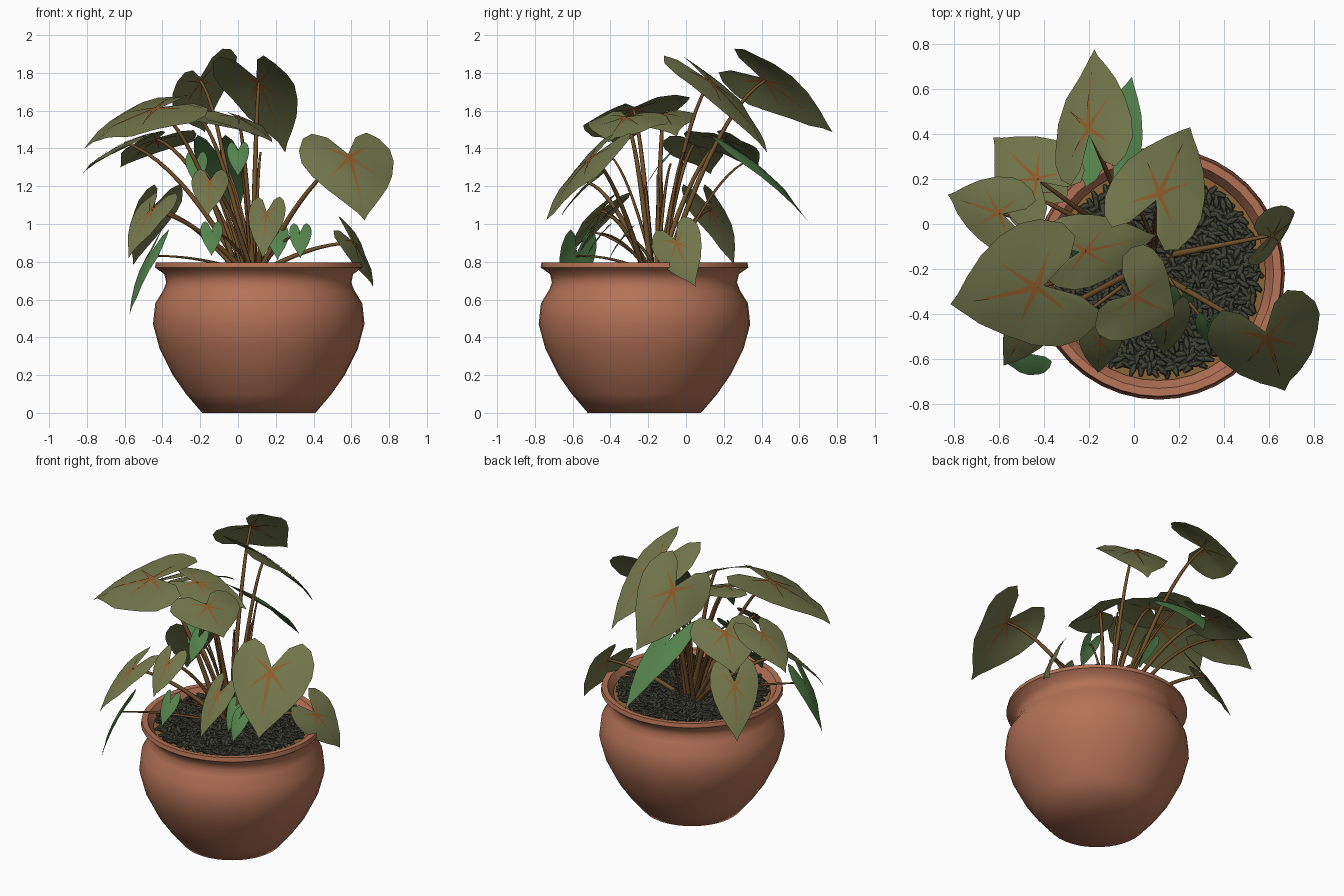
import bpy, bmesh, math, random
from mathutils import Vector, Matrix

if "Cube" in bpy.data.objects:
    bpy.data.objects.remove(bpy.data.objects["Cube"])

random.seed(4)
PX, PY = 0.11, -0.22          # pot axis


def material(name, r, g, b):
    m = bpy.data.materials.new(name)
    m.diffuse_color = (*[((c / 255 + 0.055) / 1.055) ** 2.4 for c in (r, g, b)], 1)
    m.use_nodes = True
    m.node_tree.nodes["Principled BSDF"].inputs["Base Color"].default_value = m.diffuse_color
    return m


TERRACOTTA = material("terracotta", 180, 114, 86)
OLIVE = material("olive_leaf", 112, 117, 74)
GREEN = material("young_green_leaf", 84, 130, 76)
VEIN = material("rust_vein", 142, 92, 44)
STEM = material("brown_stem", 112, 80, 42)
GRAVEL = material("dark_gravel", 66, 68, 55)
SOIL = material("tan_soil", 140, 100, 55)


def make_object(name, verts, faces, mats, smooth=True):
    me = bpy.data.meshes.new(name)
    me.from_pydata(verts, [], faces)
    for m in mats:
        me.materials.append(m)
    for p in me.polygons:
        p.use_smooth = smooth
    ob = bpy.data.objects.new(name, me)
    bpy.context.collection.objects.link(ob)
    return ob


def lathe(name, profile, mat, n=40):
    """Turn a (radius, height) profile, bottom first, around the pot axis."""
    verts = [(PX + r * math.cos(2 * math.pi * i / n), PY + r * math.sin(2 * math.pi * i / n), z)
             for r, z in profile for i in range(n)]
    faces = [(k * n + i, k * n + (i + 1) % n, (k + 1) * n + (i + 1) % n, (k + 1) * n + i)
             for k in range(len(profile) - 1) for i in range(n)]
    faces.append(tuple(range(n))[::-1])
    ob = make_object(name, verts, faces, [mat])
    bpy.context.view_layer.objects.active = ob
    ob.select_set(True)
    bpy.ops.object.shade_smooth_by_angle(angle=math.radians(50))
    ob.select_set(False)


# Pot and soil disc
lathe("pot", [(.30, 0), (.385, .1), (.455, .2), (.525, .34), (.56, .47),
              (.548, .58), (.505, .65), (.49, .69), (.50, .735), (.55, .77),
              (.545, .797), (.51, .795), (.465, .72)], TERRACOTTA)
lathe("soil", [(.475, .752), (.001, .753)], SOIL)

# Gravel: stretched low-poly seeds scattered over the soil
bm = bmesh.new()
bmesh.ops.create_uvsphere(bm, u_segments=6, v_segments=4, radius=1)
seed_verts = [v.co.copy() for v in bm.verts]
seed_faces = [[v.index for v in f.verts] for f in bm.faces]
bm.free()
verts, faces = [], []
for i in range(1000):
    r, a = 0.445 * math.sqrt((i + .5) / 1000), i * 2.39996
    m = (Matrix.Translation((PX + r * math.cos(a), PY + r * math.sin(a),
                             random.uniform(.757, .782)))
         @ Matrix.Rotation(random.uniform(0, 6.28), 4, 'Z')
         @ Matrix.Rotation(random.uniform(-.35, .35), 4, 'Y')
         @ Matrix.Diagonal((.036, .015, .012, 1)))
    faces += [[k + len(verts) for k in f] for f in seed_faces]
    verts += [m @ v for v in seed_verts]
make_object("gravel", verts, faces, [GRAVEL], False)

# Right half of the heart outline (across, along) from tip to notch, then mirrored
HALF = [(0, 1), (.13, .88), (.36, .72), (.64, .5), (.86, .25), (.98, 0),
        (.97, -.2), (.82, -.4), (.58, -.5), (.3, -.4), (0, -.07)]
OUTLINE = HALF + [(-u, v) for u, v in HALF[-2:0:-1]]
# Midrib plus mirrored side veins: end point and width
VEINS = [(0, .7, .05)] + [(s * .48, v, .035) for s in (1, -1) for v in (.3, -.22)]


def leaf(name, at, tip, width, bank=0, mat=OLIVE):
    """Heart leaf from its stem joint, tip, half width and sideways bank."""
    at = Vector(at)
    along = Vector(tip) - at
    right = along.cross(Vector((0, 0, 1))).normalized()
    side = Matrix.Rotation(-math.radians(bank), 3, along.normalized()) @ right * width
    n = side.cross(along).normalized()
    ph = random.uniform(0, 6)

    def surf(u, v, off=0):
        bulge = (.15 * along.length * v * (1 - v) - .14 * width * u * u
                 + .05 * width * math.sin(4 * u + 6 * v + ph) * (u * u + v * v))
        return at + along * v + side * u + n * (bulge + off)

    # Blade: rings of the outline growing from the joint
    k = len(OUTLINE)
    verts = [surf(u * f, v * f) for f in (.25, .5, .75, 1) for u, v in OUTLINE]
    verts.append(surf(0, 0))
    faces = []
    for i in range(k):
        j = (i + 1) % k
        faces.append((4 * k, j, i))
        faces += [(b + i, b + j, b + k + j, b + k + i) for b in (0, k, 2 * k)]
    blade = len(faces)
    # Tapered vein plates on both sides of the blade
    for eu, ev, w in VEINS if mat is OLIVE else []:
        d = Vector((eu, ev)).normalized()
        for off in (.004, -.004):
            s0 = len(verts)
            for t in (0, .25, .5, .75, 1):
                ww = w * (1.05 - t)
                verts += [surf(eu * t + s * d.y * ww, ev * t - s * d.x * ww, off)
                          for s in (-1, 1)]
            for q in range(s0, s0 + 8, 2):
                f = (q, q + 1, q + 3, q + 2)
                faces.append(f if off > 0 else f[::-1])
    ob = make_object(name + "_leaf", verts, faces, [mat, VEIN])
    for p in ob.data.polygons[blade:]:
        p.material_index = 1
    stem(name + "_stem", at, .013 if mat is OLIVE else .008)


def stem(name, end, r):
    """Arching stalk from the crown of the plant to a leaf joint."""
    end = Vector(end)
    base = Vector((.07 + .12 * end.x + random.uniform(-.03, .03),
                   -.14 + .12 * end.y + random.uniform(-.03, .03), .76))
    ctrl = base.lerp(end, .55)
    ctrl.z = base.z + (end.z - base.z) * .85 + .02
    cu = bpy.data.curves.new(name, 'CURVE')
    cu.dimensions = '3D'
    cu.bevel_depth = r
    cu.bevel_resolution = 1
    sp = cu.splines.new('POLY')
    sp.points.add(10)
    for i, p in enumerate(sp.points):
        t = i / 10
        p.co = (*(base * (1 - t) ** 2 + ctrl * 2 * t * (1 - t) + end * t * t), 1)
        p.radius = 1.2 - .6 * t
    cu.materials.append(STEM)
    bpy.context.collection.objects.link(bpy.data.objects.new(name, cu))


# Upper leaves: stem joint, tip, half width, bank
leaf("top_back", (-.20, .42, 1.76), (-.17, .77, 1.48), .215, 39)
leaf("back_right", (.11, .13, 1.75), (.25, .43, 1.38), .22)
leaf("large_left", (-.43, -.28, 1.61), (-.82, -.36, 1.41), .30, 13)
leaf("large_right", (.59, -.50, 1.35), (.67, -.74, 1.02), .26)
leaf("centre_front", (0, -.32, 1.56), (.18, -.41, 1.43), .23)
leaf("centre", (-.22, -.12, 1.58), (.10, -.05, 1.47), .17, -9)
leaf("back_left", (-.43, .20, 1.45), (-.62, .38, 1.29), .21)
leaf("far_left", (-.60, .05, 1.43), (-.83, .13, 1.27), .17, 9)

# Lower leaves
leaf("low_back_left", (-.45, .13, 1.08), (-.55, .25, .78), .15)
leaf("low_left", (-.46, -.45, 1.07), (-.58, -.63, .82), .11)
leaf("low_right", (.61, -.05, .90), (.72, .05, .67), .14, -57)
leaf("mid_front", (-.15, -.52, 1.22), (-.16, -.66, 1.04), .10)
leaf("low_front", (.15, -.42, 1.05), (.13, -.58, .82), .10)
leaf("back_green", (-.09, .34, 1.34), (-.01, .65, 1.0), .13, mat=GREEN)
leaf("left_green", (-.47, -.58, .83), (-.57, -.61, .52), .10, mat=GREEN)

# Small young leaves all hang forward and down from their joint
for i, at in enumerate([(-.14, -.52, .96), (.33, -.45, .95), (0, -.42, 1.38),
                        (-.22, -.13, 1.33), (.21, -.33, .94)]):
    leaf("young_%d" % (i + 1), at, Vector(at) + Vector((0, -.08, -.13)), .06, mat=GREEN)

# Bare young shoots in the crown
for i in range(4):
    stem("shoot_%d" % (i + 1), (-.15 + .09 * i, -.22 + .07 * i, 1.2 + .06 * i), .009)
